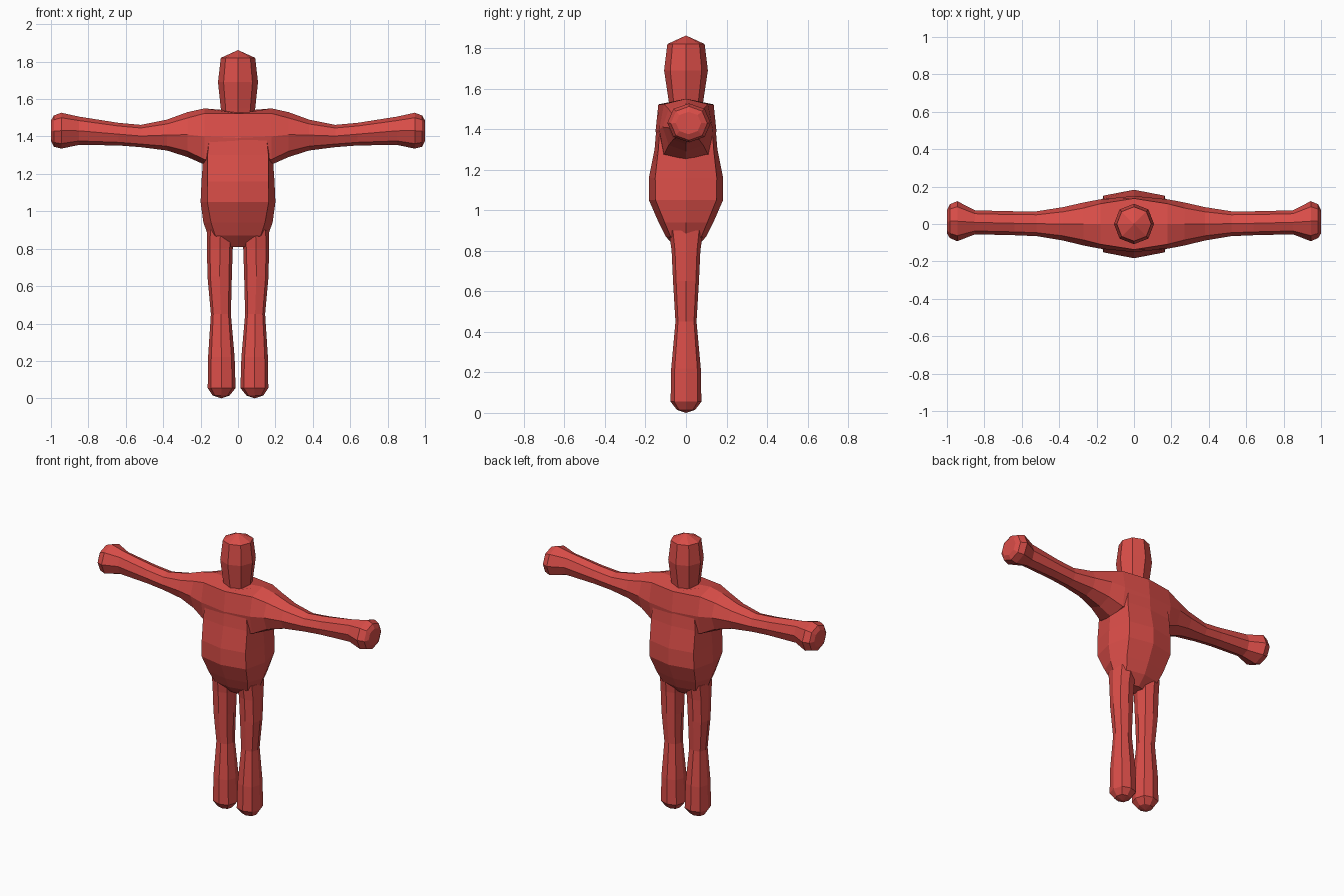
import bpy, bmesh
from mathutils import Vector

if "Cube" in bpy.data.objects:
    bpy.data.objects.remove(bpy.data.objects["Cube"])

red = bpy.data.materials.new("red")
red.diffuse_color = (0.70, 0.075, 0.065, 1)
red.use_nodes = True
red.node_tree.nodes["Principled BSDF"].inputs["Base Color"].default_value = red.diffuse_color


def octagon(a0, a1, b0, b1, k):
    """Eight points in the box a0..a1 by b0..b1; k near 1 gives square corners."""
    ca, cb, ra, rb = (a0 + a1) / 2, (b0 + b1) / 2, (a1 - a0) / 2, (b1 - b0) / 2
    dirs = [(1, 0), (k, k), (0, 1), (-k, k), (-1, 0), (-k, -k), (0, -1), (k, -k)]
    return [(ca + ra * u, cb + rb * v) for u, v in dirs]


def loft(name, rings, along_x=False, tips=(None, None)):
    """Skin octagon rings (position, a0, a1, b0, b1, k), with optional pointed ends."""
    bm = bmesh.new()
    loops = []
    for p, a0, a1, b0, b1, k in rings:
        pts = octagon(a0, a1, b0, b1, k)
        loops.append([bm.verts.new((p, a, b) if along_x else (a, b, p)) for a, b in pts])
    for lo, hi in zip(loops, loops[1:]):
        for i in range(8):
            j = (i + 1) % 8
            bm.faces.new((lo[i], lo[j], hi[j], hi[i]))
    for loop, tip in zip((loops[0], loops[-1]), tips):
        if tip is None:
            bm.faces.new(loop)
        else:
            t = bm.verts.new(Vector(tip))
            for i in range(8):
                bm.faces.new((loop[i], loop[(i + 1) % 8], t))
    bmesh.ops.recalc_face_normals(bm, faces=bm.faces)
    me = bpy.data.meshes.new(name)
    bm.to_mesh(me)
    bm.free()
    me.materials.append(red)
    ob = bpy.data.objects.new(name, me)
    bpy.context.collection.objects.link(ob)
    return ob


# Torso: z, half width, half depth, squareness
torso = [(0.81, 0.07, 0.045, 0.72), (0.87, 0.16, 0.10, 0.76), (0.94, 0.185, 0.135, 0.78),
         (1.05, 0.20, 0.183, 0.82), (1.16, 0.195, 0.183, 0.83), (1.30, 0.185, 0.155, 0.88),
         (1.42, 0.17, 0.145, 0.88)]
body = loft("body", [(z, -w, w, -d, d, k) for z, w, d, k in torso])

# Shoulders and arms: x, y range, z range, squareness; mirrored across the chest
arm = [(0.0, -0.15, 0.15, 1.25, 1.535, 0.91), (0.18, -0.132, 0.132, 1.25, 1.55, 0.82),
       (0.27, -0.115, 0.115, 1.29, 1.53, 0.74), (0.38, -0.088, 0.09, 1.325, 1.49, 0.72),
       (0.52, -0.065, 0.068, 1.343, 1.462, 0.72), (0.64, -0.06, 0.068, 1.352, 1.473, 0.72),
       (0.85, -0.055, 0.073, 1.355, 1.506, 0.72), (0.945, -0.092, 0.122, 1.335, 1.527, 0.72),
       (0.985, -0.075, 0.105, 1.345, 1.512, 0.72), (1.0, -0.05, 0.075, 1.375, 1.485, 0.72)]
left = [(-r[0],) + r[1:] for r in reversed(arm[1:])]
parts = [loft("arms", left + arm, along_x=True)]

# Head with a faceted, pointed crown
head = [(1.46, 0.08, 0.075), (1.55, 0.092, 0.087), (1.69, 0.107, 0.108), (1.82, 0.092, 0.092)]
parts.append(loft("head", [(z, -w, w, -d, d, 0.72) for z, w, d in head],
                  tips=(None, (0, 0, 1.862))))

# Legs: z, inner x, outer x, half depth
leg = [(0.015, 0.045, 0.135, 0.045), (0.055, 0.013, 0.162, 0.076), (0.22, 0.018, 0.16, 0.073),
       (0.45, 0.038, 0.145, 0.052), (0.65, 0.033, 0.163, 0.064), (0.80, 0.028, 0.166, 0.071),
       (0.90, 0.022, 0.165, 0.085)]
for side, s in (("left", -1), ("right", 1)):
    rings = [(z, min(s * a, s * b), max(s * a, s * b), -d, d, 0.76) for z, a, b, d in leg]
    parts.append(loft(side + "_leg", rings, tips=((s * 0.09, 0, 0), None)))

# Weld the parts into one continuous figure
for part in parts:
    mod = body.modifiers.new("join_" + part.name, 'BOOLEAN')
    mod.operation = 'UNION'
    mod.solver = 'EXACT'
    mod.object = part
bpy.context.view_layer.update()
welded = bpy.data.meshes.new_from_object(
    body.evaluated_get(bpy.context.evaluated_depsgraph_get()))
body.modifiers.clear()
body.data = welded
body.data.materials.clear()
body.data.materials.append(red)
for poly in body.data.polygons:
    poly.material_index = 0
for part in parts:
    bpy.data.objects.remove(part)
